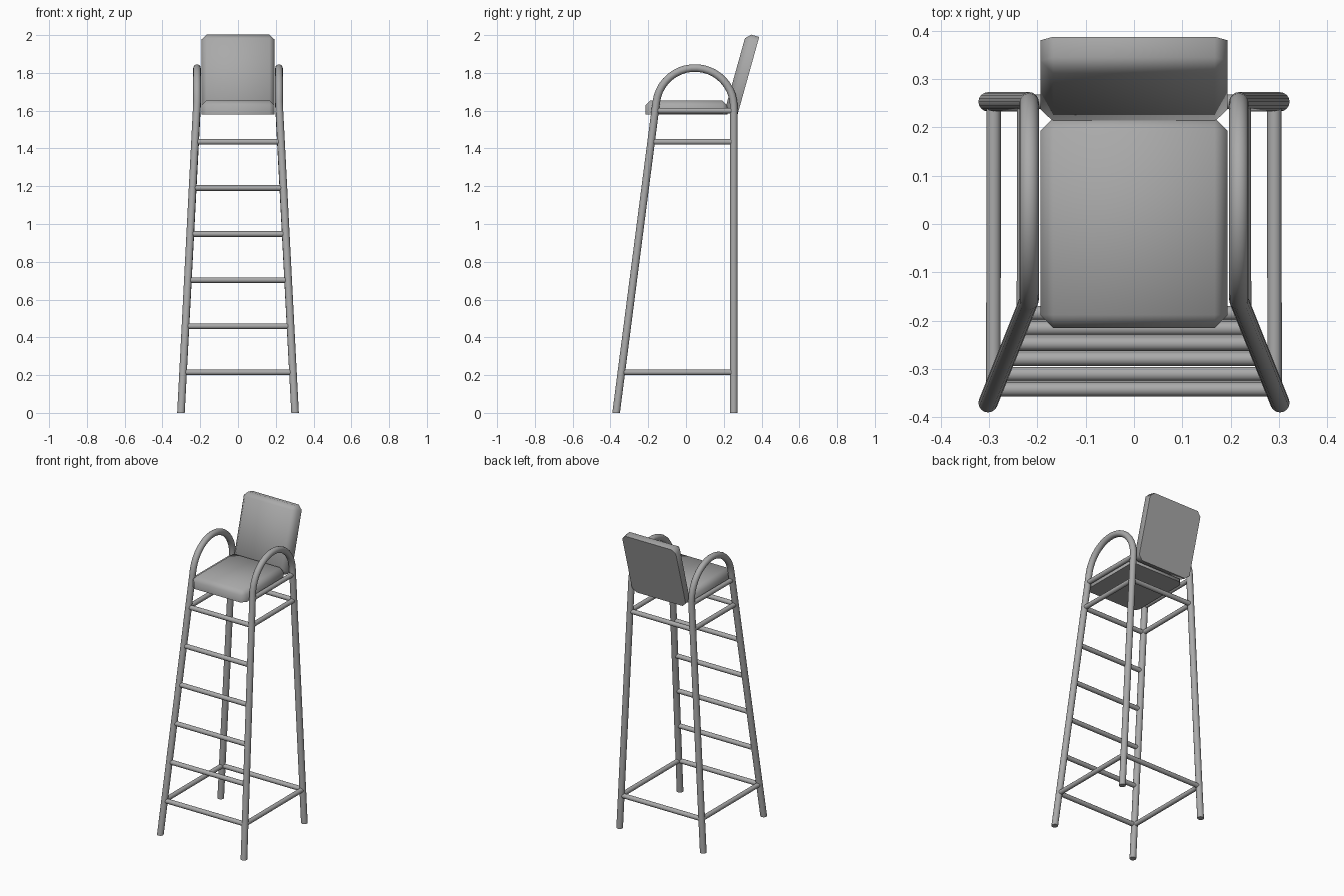
import bpy, bmesh, math
from mathutils import Vector, Matrix

cube = bpy.data.objects.get("Cube")
if cube:
    bpy.data.objects.remove(cube, do_unlink=True)

grey = bpy.data.materials.new("mid grey")
grey.use_nodes = True
colour = (0.4, 0.4, 0.4, 1)
grey.diffuse_color = colour
grey.node_tree.nodes["Principled BSDF"].inputs["Base Color"].default_value = colour

# Frame dimensions
FOOT_X, ARM_X = 0.302, 0.217
ARC_Y, ARC_Z, ARC_R = 0.047, 1.62, 0.206
FRONT_Y, BACK_Y = -0.37, ARC_Y + ARC_R
LEAN = math.radians(7.2)
FRONT_TOP = Vector((ARM_X, ARC_Y - ARC_R * math.cos(LEAN), ARC_Z + ARC_R * math.sin(LEAN)))
BACK_TOP = Vector((ARM_X, BACK_Y, ARC_Z))


def front_leg(z, side=1):
    p = Vector((FOOT_X, FRONT_Y, 0)).lerp(FRONT_TOP, z / FRONT_TOP.z)
    return Vector((p.x * side, p.y, p.z))


def back_leg(z, side=1):
    p = Vector((FOOT_X, BACK_Y, 0)).lerp(BACK_TOP, z / BACK_TOP.z)
    return Vector((p.x * side, p.y, p.z))


def finish(name, bm, angle):
    bmesh.ops.recalc_face_normals(bm, faces=bm.faces)
    mesh = bpy.data.meshes.new(name)
    bm.to_mesh(mesh)
    bm.free()
    mesh.materials.append(grey)
    obj = bpy.data.objects.new(name, mesh)
    bpy.context.collection.objects.link(obj)
    bpy.ops.object.select_all(action='DESELECT')
    obj.select_set(True)
    bpy.context.view_layer.objects.active = obj
    bpy.ops.object.shade_smooth_by_angle(angle=math.radians(angle))
    return obj


def tube(name, points, radius, sides=16):
    """Sweep a ring along a path, cap it and trim it level with the floor."""
    bm = bmesh.new()
    rings = []
    for i, p in enumerate(points):
        ahead = points[min(i + 1, len(points) - 1)] - p
        behind = p - points[max(i - 1, 0)]
        t = (ahead.normalized() + behind.normalized()).normalized()
        u = t.cross(Vector((1, 0, 0)))
        if u.length < 0.5:
            u = t.cross(Vector((0, 1, 0)))
        u.normalize()
        v = t.cross(u)
        angles = [math.tau * k / sides for k in range(sides)]
        rings.append([bm.verts.new(p + radius * (u * math.cos(a) + v * math.sin(a)))
                      for a in angles])
    for a, b in zip(rings, rings[1:]):
        for k in range(sides):
            n = (k + 1) % sides
            bm.faces.new((a[k], a[n], b[n], b[k]))
    bm.faces.new(rings[0])
    bm.faces.new(rings[-1])
    if min(v.co.z for v in bm.verts) < 0:
        cut = bmesh.ops.bisect_plane(bm, geom=bm.verts[:] + bm.edges[:] + bm.faces[:],
                                     plane_co=(0, 0, 0), plane_no=(0, 0, -1),
                                     clear_outer=True)
        rim = [e for e in cut["geom_cut"] if isinstance(e, bmesh.types.BMEdge)]
        bmesh.ops.holes_fill(bm, edges=rim)
    return finish(name, bm, 45)


def cushion(name, width, length, thick, chamfer):
    """Flat-bottomed pad with chamfered corners and upper rim."""
    bm = bmesh.new()
    bmesh.ops.create_cube(bm, size=1)
    bmesh.ops.transform(bm, verts=bm.verts,
                        matrix=Matrix.Diagonal((width, length, thick, 1)))
    bmesh.ops.translate(bm, verts=bm.verts, vec=(0, length / 2, thick / 2))
    edges = [e for e in bm.edges if any(v.co.z > thick / 2 for v in e.verts)]
    bmesh.ops.bevel(bm, geom=edges, offset=chamfer, segments=1, affect='EDGES')
    return finish(name, bm, 60)


# Side frames: front leg, armrest arch and back leg in one bent tube
STEPS = 20
for side, label in ((1, "left"), (-1, "right")):
    path = [front_leg(-0.03, side)]
    for i in range(STEPS + 1):
        a = (math.pi - LEAN) * (1 - i / STEPS)
        path.append(Vector((ARM_X * side, ARC_Y + ARC_R * math.cos(a),
                            ARC_Z + ARC_R * math.sin(a))))
    path.append(back_leg(-0.03, side))
    tube(label + "_side_frame", path, 0.02)
    # Side rails
    for part, z in (("lower", 0.215), ("upper", 1.435), ("seat", 1.6)):
        tube(f"{label}_{part}_rail", [front_leg(z, side), back_leg(z, side)], 0.015, 12)

# Ladder rungs
for i in range(6):
    z = 0.215 + 0.244 * i
    tube(f"ladder_rung_{i + 1}", [front_leg(z, -1), front_leg(z)], 0.015, 12)

# Back rails
for part, z in (("lower", 0.215), ("upper", 1.435)):
    tube(f"back_{part}_rail", [back_leg(z, -1), back_leg(z)], 0.015, 12)

# Seat and reclined backrest
seat = cushion("seat", 0.388, 0.435, 0.073, 0.027)
seat.location = (0, -0.215, 1.581)
backrest = cushion("backrest", 0.388, 0.426, 0.071, 0.027)
backrest.location = (0, 0.273, 1.58)
backrest.rotation_euler = (math.radians(74.4), 0, 0)
